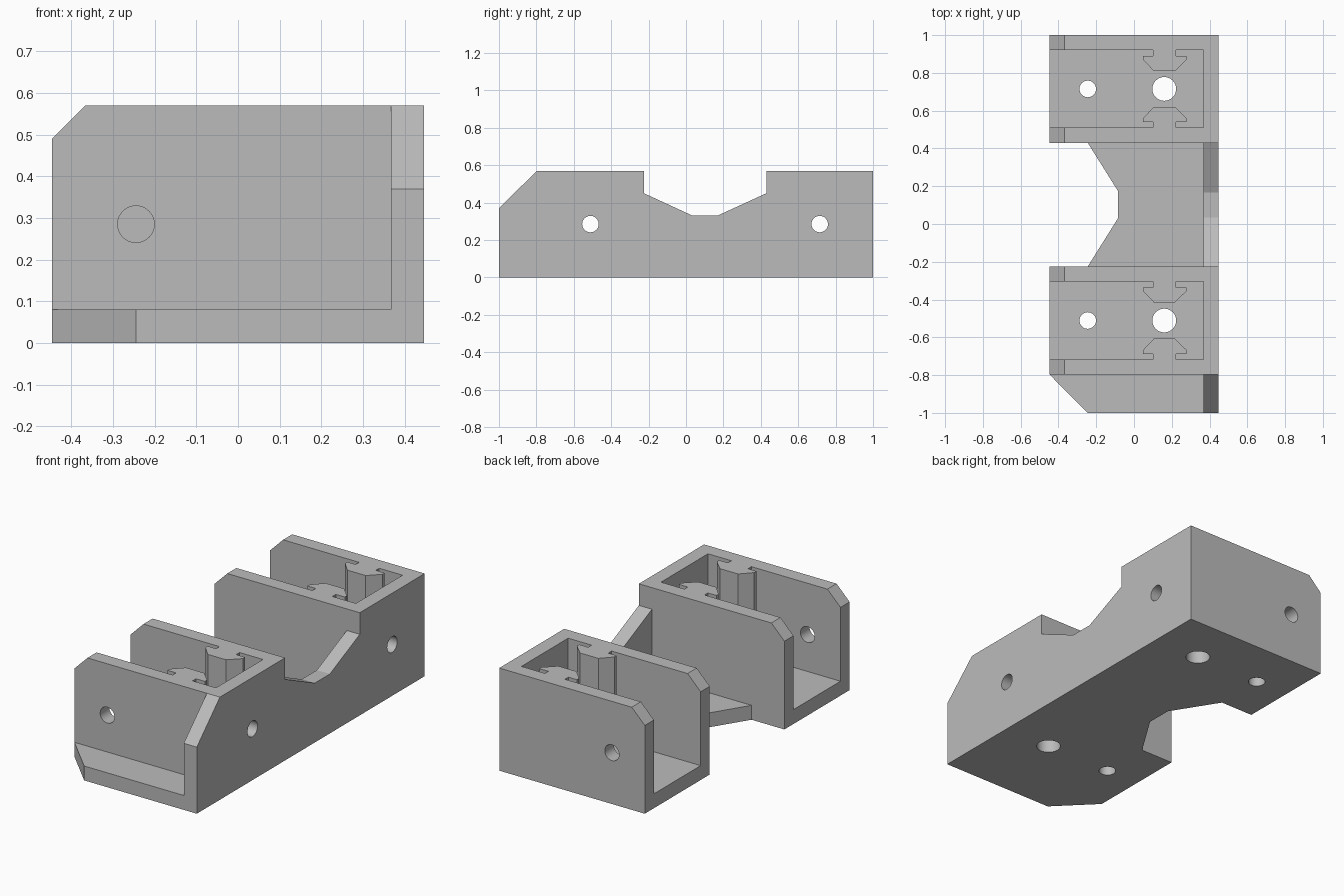
import bpy, bmesh, math
from mathutils import Vector, Matrix

if "Cube" in bpy.data.objects:
    bpy.data.objects.remove(bpy.data.objects["Cube"], do_unlink=True)

W, TOP, T = 0.447, 0.57, 0.08          # half width, height, wall thickness
INNER = W - T
BAYS = [(-0.797, -0.225), (0.43, 1.0)]  # two open boxes along y
HOLE_Z = TOP / 2

grey = bpy.data.materials.new("plain grey")
grey.use_nodes = True
grey.diffuse_color = (0.5, 0.5, 0.5, 1)
grey.node_tree.nodes["Principled BSDF"].inputs["Base Color"].default_value = (0.5, 0.5, 0.5, 1)


def prism(name, profile, axis, lo, hi):
    """Extrude a 2D profile along an axis; profile holds the other two coordinates in xyz order."""
    def place(p, d):
        c = list(p)
        c.insert("xyz".index(axis), d)
        return Vector(c)
    bm = bmesh.new()
    face = bm.faces.new([bm.verts.new(place(p, lo)) for p in profile])
    ext = bmesh.ops.extrude_face_region(bm, geom=[face])
    moved = [g for g in ext["geom"] if isinstance(g, bmesh.types.BMVert)]
    bmesh.ops.translate(bm, verts=moved, vec=place((0, 0), hi - lo))
    bmesh.ops.recalc_face_normals(bm, faces=bm.faces)
    mesh = bpy.data.meshes.new(name)
    bm.to_mesh(mesh)
    bm.free()
    mesh.materials.append(grey)
    obj = bpy.data.objects.new(name, mesh)
    bpy.context.collection.objects.link(obj)
    return obj


def circle(a, b, r, n=32):
    return [(a + r * math.cos(math.tau * i / n), b + r * math.sin(math.tau * i / n)) for i in range(n)]


def combine(body, part, operation):
    mod = body.modifiers.new(operation, 'BOOLEAN')
    mod.operation, mod.solver, mod.object = operation, 'EXACT', part
    bpy.context.view_layer.objects.active = body
    bpy.ops.object.modifier_apply(modifier=mod.name)
    bpy.data.objects.remove(part, do_unlink=True)


# Floor plate with waisted middle and clipped front corner
body = prism("bracket_body", [
    (-0.245, -1), (W, -1), (W, 1), (-W, 1), (-W, 0.43), (-0.245, 0.43),
    (-0.085, 0.175), (-0.085, 0.03), (-0.245, -0.225), (-W, -0.225), (-W, -0.797)], 'z', 0, T)

# Long spine wall with sloped front and dipped middle
parts = [prism("spine_wall", [
    (-1, 0), (1, 0), (1, TOP), (0.43, TOP), (0.43, 0.45), (0.168, 0.33), (0.035, 0.33),
    (-0.225, 0.45), (-0.225, TOP), (-0.797, TOP), (-1, 0.37)], 'x', INNER, W)]

# Chamfered cross walls and the T-shaped ribs inside each bay
wall = [(-W, 0), (W, 0), (W, TOP), (-INNER, TOP), (-W, TOP - T)]
rib = [(0.1, -0.03), (0.1, 0.03), (0.048, 0.03), (0.048, 0.05), (0.105, 0.11),
       (0.217, 0.11), (0.278, 0.05), (0.278, 0.03), (0.223, 0.03), (0.223, -0.03)]
for y0, y1 in BAYS:
    parts.append(prism("cross_wall", wall, 'y', y0, y0 + T))
    parts.append(prism("cross_wall", wall, 'y', y1 - T, y1))
    parts.append(prism("rib", [(x, y0 + T + d) for x, d in rib], 'z', T / 2, TOP))
    parts.append(prism("rib", [(x, y1 - T - d) for x, d in rib], 'z', T / 2, TOP))
for part in parts:
    combine(body, part, 'UNION')

# Drilled holes: floor, spine and the two outer cross walls
for y0, y1 in BAYS:
    mid = (y0 + y1) / 2
    combine(body, prism("hole", circle(0.16, mid, 0.063), 'z', -0.1, 0.2), 'DIFFERENCE')
    combine(body, prism("hole", circle(-0.245, mid, 0.044), 'z', -0.1, 0.2), 'DIFFERENCE')
    combine(body, prism("hole", circle(mid, HOLE_Z, 0.044), 'x', 0.3, 0.6), 'DIFFERENCE')
for lo, hi in ((-0.9, -0.7), (0.9, 1.1)):
    combine(body, prism("hole", circle(-0.245, HOLE_Z, 0.044), 'y', lo, hi), 'DIFFERENCE')

# Smooth bores, crisp edges
bpy.ops.object.select_all(action='DESELECT')
body.select_set(True)
bpy.context.view_layer.objects.active = body
bpy.ops.object.shade_smooth_by_angle(angle=math.radians(20))
